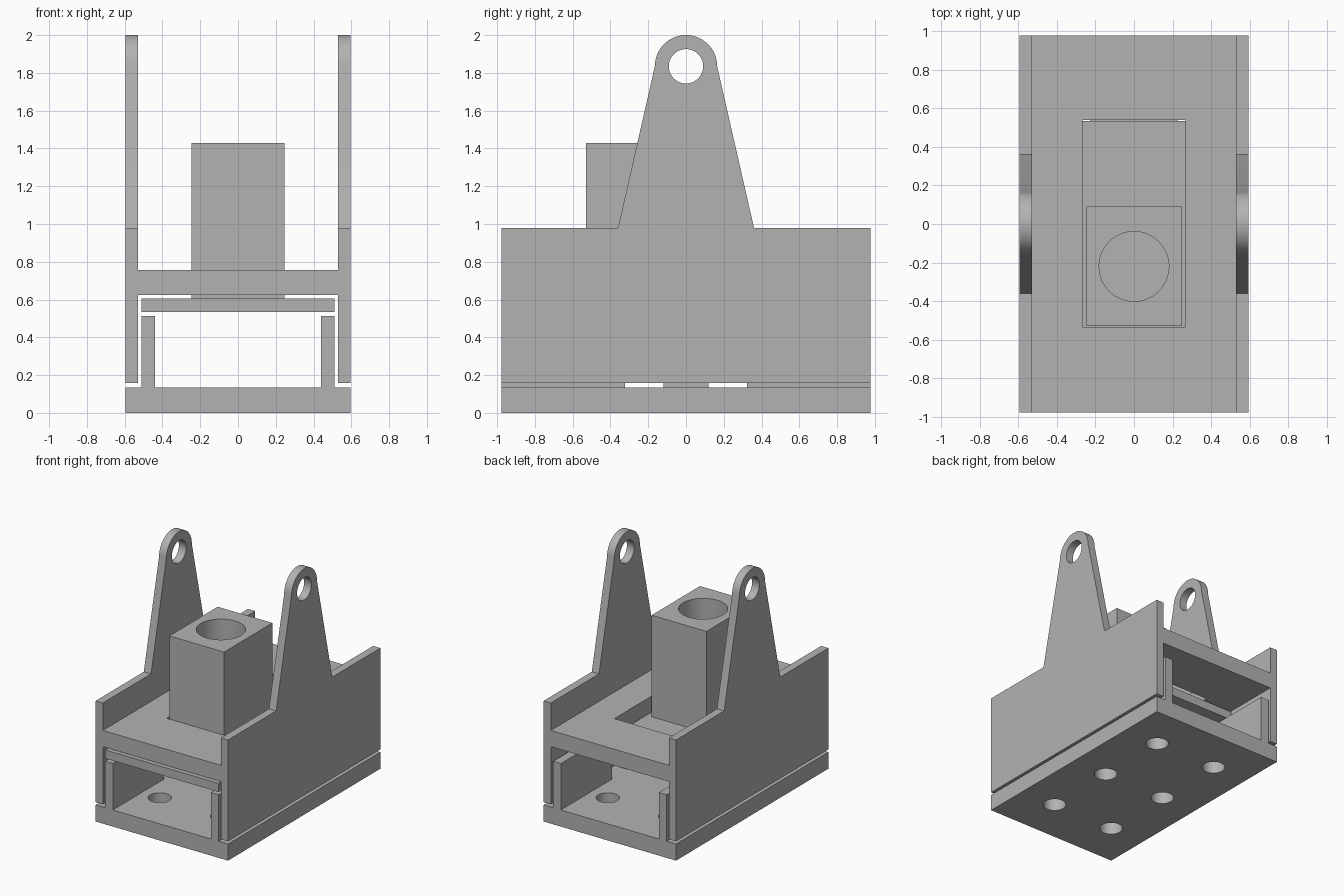
import bpy, bmesh, math
from mathutils import Matrix, Vector

cube = bpy.data.objects.get("Cube")
if cube:
    bpy.data.objects.remove(cube, do_unlink=True)

# Single grey material
grey = bpy.data.materials.new("plain grey")
grey.use_nodes = True
COLOUR = (0.45, 0.45, 0.45, 1)
grey.diffuse_color = COLOUR
grey.node_tree.nodes["Principled BSDF"].inputs["Base Color"].default_value = COLOUR

HALF_W, HALF_L = 0.595, 0.978


def finish(name, bm):
    bmesh.ops.recalc_face_normals(bm, faces=bm.faces)
    mesh = bpy.data.meshes.new(name)
    bm.to_mesh(mesh)
    bm.free()
    mesh.materials.append(grey)
    obj = bpy.data.objects.new(name, mesh)
    bpy.context.collection.objects.link(obj)
    return obj


def box(name, x, y, z):
    bm = bmesh.new()
    bmesh.ops.create_cube(bm, size=1)
    for v in bm.verts:
        v.co = Vector(s[0] + (c + 0.5) * (s[1] - s[0]) for c, s in zip(v.co, (x, y, z)))
    return finish(name, bm)


def cylinder(name, centre, radius, depth, along_x=False):
    bm = bmesh.new()
    turn = Matrix.Rotation(math.pi / 2, 4, 'Y') if along_x else Matrix()
    bmesh.ops.create_cone(bm, cap_ends=True, segments=64, radius1=radius, radius2=radius,
                          depth=depth, matrix=Matrix.Translation(centre) @ turn)
    return finish(name, bm)


def extrude_x(name, profile, x0, x1):
    bm = bmesh.new()
    face = bm.faces.new([bm.verts.new((x0, y, z)) for y, z in profile])
    new = bmesh.ops.extrude_face_region(bm, geom=[face])["geom"]
    moved = [v for v in new if isinstance(v, bmesh.types.BMVert)]
    bmesh.ops.translate(bm, verts=moved, vec=(x1 - x0, 0, 0))
    return finish(name, bm)


def combine(obj, tool, operation):
    mod = obj.modifiers.new(operation.lower(), 'BOOLEAN')
    mod.operation, mod.object, mod.solver = operation, tool, 'EXACT'
    bpy.context.view_layer.update()
    bpy.context.view_layer.objects.active = obj
    bpy.ops.object.modifier_apply(modifier=mod.name)
    bpy.data.objects.remove(tool, do_unlink=True)


def tidy(obj):
    # Merge coplanar faces, then smooth only the round surfaces
    bm = bmesh.new()
    bm.from_mesh(obj.data)
    bmesh.ops.remove_doubles(bm, verts=bm.verts, dist=0.0001)
    bmesh.ops.dissolve_limit(bm, angle_limit=math.radians(0.5), verts=bm.verts, edges=bm.edges)
    bm.to_mesh(obj.data)
    bm.free()
    bpy.ops.object.select_all(action='DESELECT')
    obj.select_set(True)
    bpy.context.view_layer.objects.active = obj
    bpy.ops.object.shade_smooth_by_angle(angle=math.radians(20))


# Base plate with split guide rails and six mounting holes
base = box("base_plate", (-HALF_W, HALF_W), (-HALF_L, HALF_L), (0, 0.135))
for side in (-1, 1):
    xs = sorted((side * 0.44, side * 0.51))
    for y0, y1 in ((-HALF_L, -0.322), (-0.12, 0.12), (0.322, HALF_L)):
        combine(base, box("rail", xs, (y0, y1), (0.135, 0.512)), 'UNION')
for x in (-0.28, 0.28):
    for y in (-0.605, 0, 0.605):
        combine(base, cylinder("cutter", (x, y, 0.07), 0.086, 0.2), 'DIFFERENCE')
tidy(base)

# Carriage: slotted deck between two side walls with rounded lifting lugs
LUG_Z, LUG_R = 1.835, 0.165
arc = [(LUG_R * math.cos(a), LUG_Z + LUG_R * math.sin(a))
       for a in (math.pi * i / 32 for i in range(33))]
wall = [(-HALF_L, 0.157), (HALF_L, 0.157), (HALF_L, 0.98), (0.36, 0.98),
        *arc, (-0.36, 0.98), (-HALF_L, 0.98)]
carriage = box("carriage", (-0.53, 0.53), (-HALF_L, HALF_L), (0.625, 0.757))
combine(carriage, box("cutter", (-0.266, 0.266), (-0.535, 0.54), (0.5, 0.9)), 'DIFFERENCE')
for side in (-1, 1):
    combine(carriage, extrude_x("side_wall", wall, side * 0.53, side * HALF_W), 'UNION')
    hole = cylinder("cutter", (side * 0.56, 0, LUG_Z), 0.091, 0.2, True)
    combine(carriage, hole, 'DIFFERENCE')
tidy(carriage)

# Slider plate carrying a square post with a round socket
slider = box("slider", (-0.51, 0.51), (-HALF_L, 0.535), (0.535, 0.605))
combine(slider, box("post", (-0.246, 0.246), (-0.53, 0.09), (0.605, 1.43)), 'UNION')
combine(slider, cylinder("cutter", (0, -0.22, 1.055), 0.181, 0.9), 'DIFFERENCE')
tidy(slider)
